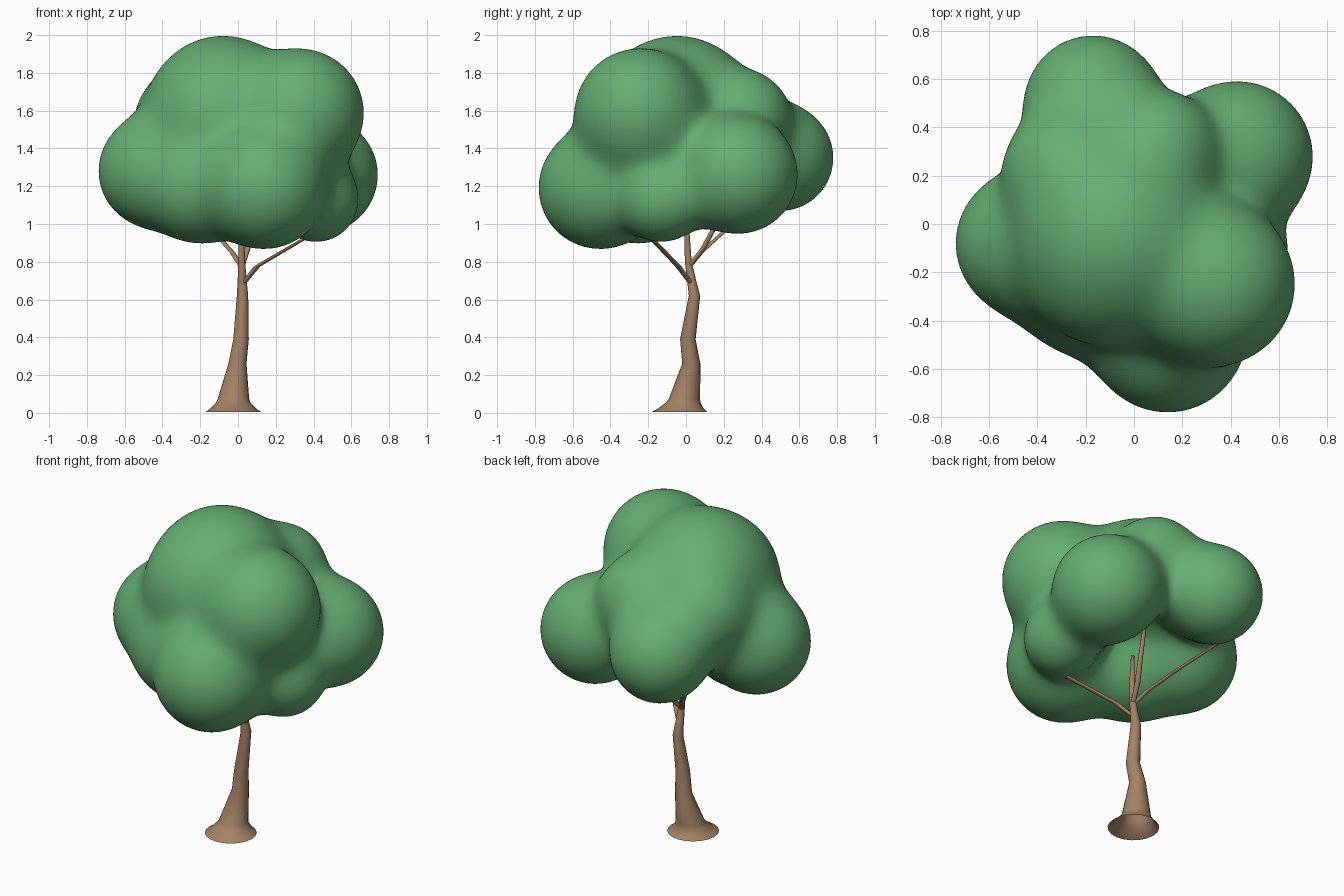
import bpy, bmesh, math
from mathutils import Vector

if "Cube" in bpy.data.objects:
    bpy.data.objects.remove(bpy.data.objects["Cube"])


def material(name, color):
    m = bpy.data.materials.new(name)
    m.diffuse_color = (*color, 1)
    m.use_nodes = True
    m.node_tree.nodes["Principled BSDF"].inputs["Base Color"].default_value = m.diffuse_color
    return m


LEAF = material("leaf_green", (0.13, 0.42, 0.17))
BARK = material("bark_brown", (0.37, 0.225, 0.13))


def finish(bm, name, mat):
    me = bpy.data.meshes.new(name)
    bm.normal_update()
    bm.to_mesh(me)
    bm.free()
    me.materials.append(mat)
    for p in me.polygons:
        p.use_smooth = True
    ob = bpy.data.objects.new(name, me)
    bpy.context.collection.objects.link(ob)
    return ob


def limb(name, sections, sides, cap=True):
    """Loft horizontal rings given as (x, y, z, radius)."""
    bm = bmesh.new()
    rings = []
    for x, y, z, r in sections:
        rings.append([bm.verts.new((x + r * math.cos(2 * math.pi * i / sides),
                                    y + r * math.sin(2 * math.pi * i / sides), z))
                      for i in range(sides)])
    for a, b in zip(rings, rings[1:]):
        for i in range(sides):
            j = (i + 1) % sides
            bm.faces.new((a[i], a[j], b[j], b[i]))
    if cap:
        bm.faces.new(rings[-1])
    return finish(bm, name, BARK)


# Trunk: flared open base, slight bends, thin leader into the crown
limb("trunk", [(-.025, -.035, .005, .147), (-.025, -.028, .022, .122),
               (-.025, -.015, .055, .091), (-.024, -.008, .075, .083),
               (-.003, .028, .26, .048), (.016, .01, .39, .041),
               (.024, .045, .62, .030), (.022, .03, .70, .024),
               (.02, .012, .80, .018), (.018, .005, .95, .014),
               (.01, .0, 1.1, .010)], 20)

# Branches reaching into the lobes
limb("branch_right", [(.025, .03, .68, .014), (.10, -.04, .775, .018),
                      (.33, -.17, .91, .016), (.48, -.26, 1.0, .012)], 10)
limb("branch_left", [(.02, .015, .77, .014), (-.03, .08, .85, .015),
                     (-.12, .19, .95, .014), (-.30, .42, 1.13, .010)], 10)
limb("branch_back", [(.02, .012, .77, .014), (.05, .09, .87, .016),
                     (.08, .15, .98, .014), (.10, .22, 1.2, .010)], 10)

# Crown: overlapping round lobes (x, y, z, radius) blended into one skin
LOBES = [(.14, -.46, 1.19, .32), (-.44, -.08, 1.28, .297),
         (-.17, .50, 1.35, .28), (.43, .28, 1.26, .31),
         (.33, -.25, 1.59, .335), (-.08, -.04, 1.61, .38),
         (-.20, -.25, 1.19, .285), (-.28, .22, 1.55, .25),
         (.42, -.13, 1.12, .21), (.10, .31, 1.57, .23),
         (-.13, -.20, 1.58, .27)]
LOBES = [(Vector(l[:3]), l[3]) for l in LOBES]
BLEND = 0.062


def field(p):
    return -BLEND * math.log(sum(math.exp(-((p - c).length - r) / BLEND) for c, r in LOBES))


bm = bmesh.new()
bmesh.ops.create_icosphere(bm, subdivisions=6, radius=1)
center = Vector((0, 0, 1.4))
for v in bm.verts:
    d = v.co.normalized()
    t = 1.1
    # march inward until the blended surface is met
    for _ in range(24):
        f = field(center + d * t)
        t -= f
        if f < 0.001:
            break
    v.co = center + d * t
bmesh.ops.smooth_vert(bm, verts=bm.verts, factor=0.5, use_axis_x=True, use_axis_y=True, use_axis_z=True)
finish(bm, "crown", LEAF)
